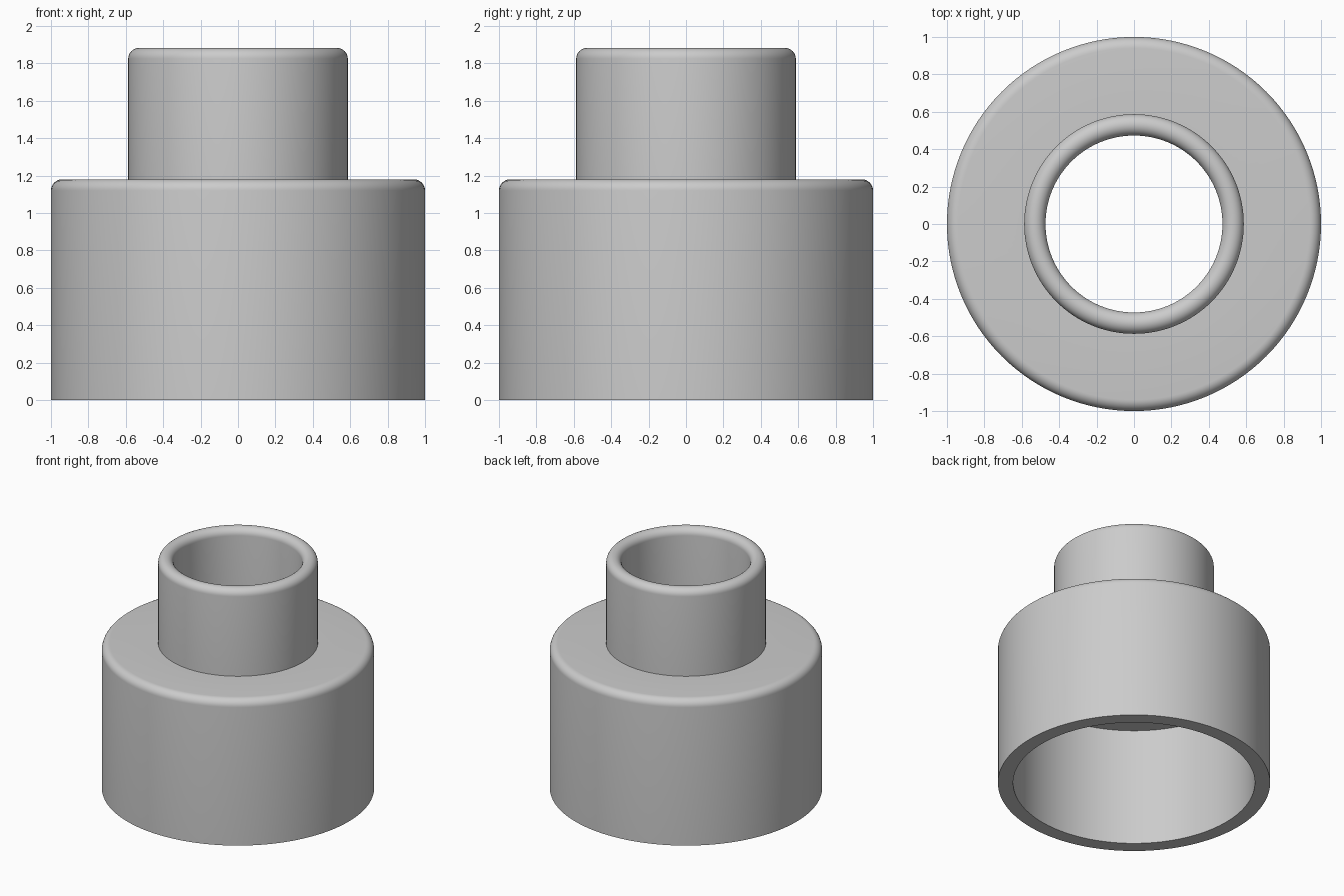
import bpy, bmesh, math

if "Cube" in bpy.data.objects:
    bpy.data.objects.remove(bpy.data.objects["Cube"])

SIDES = 128

grey = bpy.data.materials.new("light grey")
grey.diffuse_color = (0.6, 0.6, 0.6, 1.0)
grey.use_nodes = True
grey.node_tree.nodes["Principled BSDF"].inputs["Base Color"].default_value = grey.diffuse_color


def arc(cx, cz, r, start, end, steps=8):
    """Points of a rounded corner, angles in degrees."""
    angles = [math.radians(start + (end - start) * i / steps) for i in range(steps + 1)]
    return [(cx + r * math.cos(a), cz + r * math.sin(a)) for a in angles]


def lathe(name, profile):
    """Revolve a closed (radius, height) profile around z."""
    bm = bmesh.new()
    rings = []
    for r, z in profile:
        rings.append([bm.verts.new((r * math.cos(2 * math.pi * i / SIDES),
                                    r * math.sin(2 * math.pi * i / SIDES), z))
                      for i in range(SIDES)])
    for a, b in zip(rings, rings[1:] + rings[:1]):
        for i in range(SIDES):
            j = (i + 1) % SIDES
            bm.faces.new((a[i], a[j], b[j], b[i]))
    bmesh.ops.recalc_face_normals(bm, faces=bm.faces)
    mesh = bpy.data.meshes.new(name)
    bm.to_mesh(mesh)
    bm.free()
    mesh.materials.append(grey)
    obj = bpy.data.objects.new(name, mesh)
    bpy.context.collection.objects.link(obj)
    bpy.context.view_layer.objects.active = obj
    obj.select_set(True)
    bpy.ops.object.shade_smooth_by_angle(angle=math.radians(30))
    obj.select_set(False)
    return obj


# Wide socket, rounded shoulder, narrow neck with a fully rounded rim, stepped bore
outer_wall = [(0.888, 0.0), (1.0, 0.0)]
shoulder = arc(0.94, 1.12, 0.06, 0, 90)
neck = [(0.587, 1.18)]
rim = arc(0.53, 1.825, 0.057, 0, 180, 16)
bore = [(0.473, 0.955), (0.888, 0.955)]
lathe("pipe_reducer", outer_wall + shoulder + neck + rim + bore)
